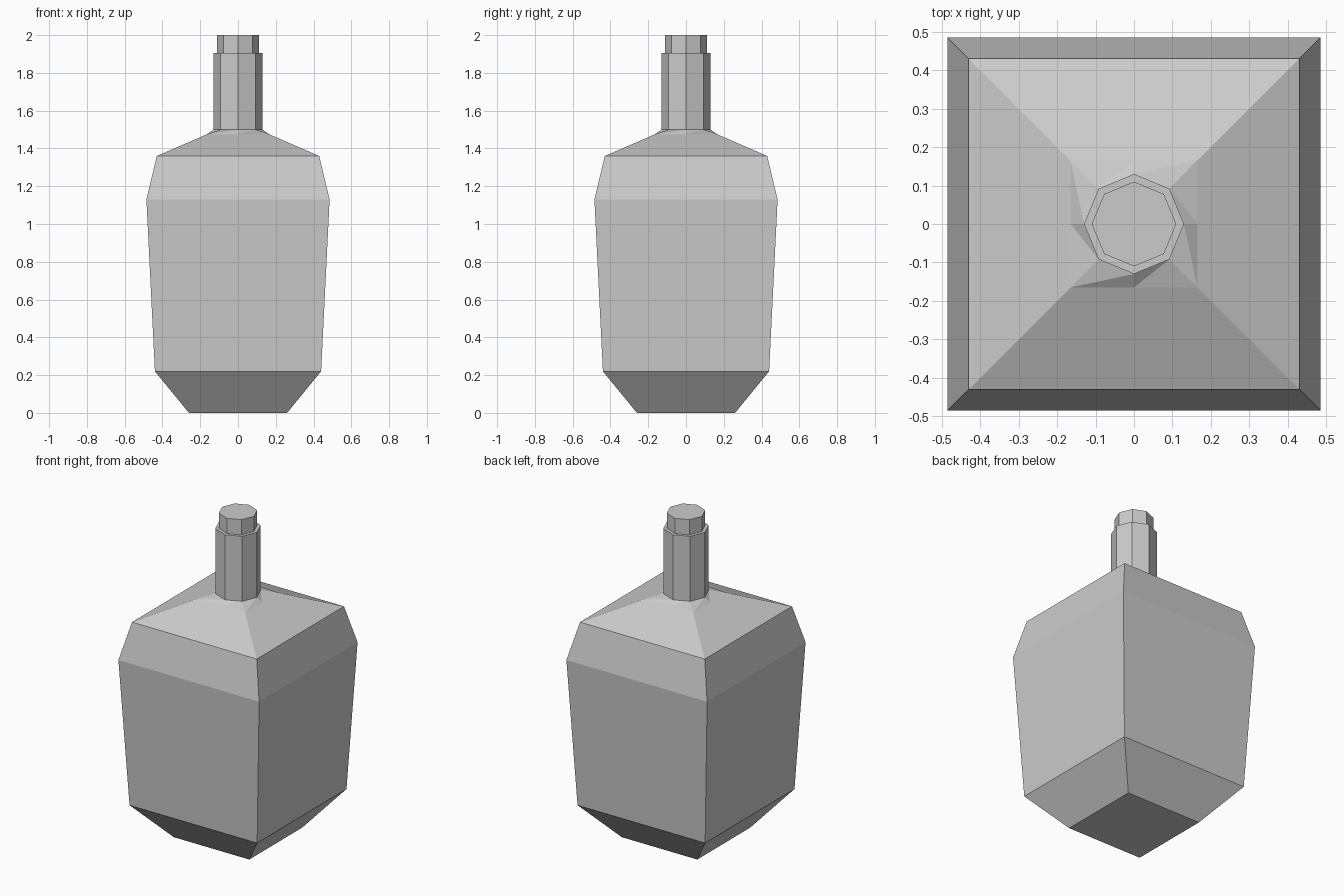
import bpy
import bmesh
from math import cos, sin, pi

cube = bpy.data.objects.get("Cube")
if cube:
    bpy.data.objects.remove(cube, do_unlink=True)

grey = bpy.data.materials.new("plain grey")
grey.use_nodes = True
colour = (0.6, 0.6, 0.6, 1)
grey.diffuse_color = colour
grey.node_tree.nodes["Principled BSDF"].inputs["Base Color"].default_value = colour


def square(half, z):
    """Eight points round a square: corners and edge middles."""
    return [(half * round(cos(i * pi / 4)), half * round(sin(i * pi / 4)), z)
            for i in range(8)]


def octagon(radius, z):
    return [(radius * cos(i * pi / 4), radius * sin(i * pi / 4), z)
            for i in range(8)]


def loft(name, rings, twisted=()):
    """Skin a closed stack of rings; twisted spans are split into triangles."""
    bm = bmesh.new()
    loops = [[bm.verts.new(p) for p in ring] for ring in rings]
    bm.faces.new(loops[0][::-1])
    bm.faces.new(loops[-1])
    for span, (low, high) in enumerate(zip(loops, loops[1:])):
        for i in range(8):
            j = (i + 1) % 8
            if span in twisted:
                bm.faces.new((low[i], low[j], high[j]))
                bm.faces.new((low[i], high[j], high[i]))
            else:
                bm.faces.new((low[i], low[j], high[j], high[i]))
    mesh = bpy.data.meshes.new(name)
    bm.to_mesh(mesh)
    bm.free()
    mesh.materials.append(grey)
    obj = bpy.data.objects.new(name, mesh)
    bpy.context.collection.objects.link(obj)
    return obj


# Square body with tapered foot, sloping shoulder, neck and stepped mouth
loft("bottle", [
    square(0.26, 0),
    square(0.44, 0.22),
    square(0.485, 1.13),
    square(0.43, 1.36),
    square(0.165, 1.475),
    octagon(0.13, 1.5),
    octagon(0.13, 1.905),
    octagon(0.11, 1.905),
    octagon(0.11, 2),
], twisted={4})
